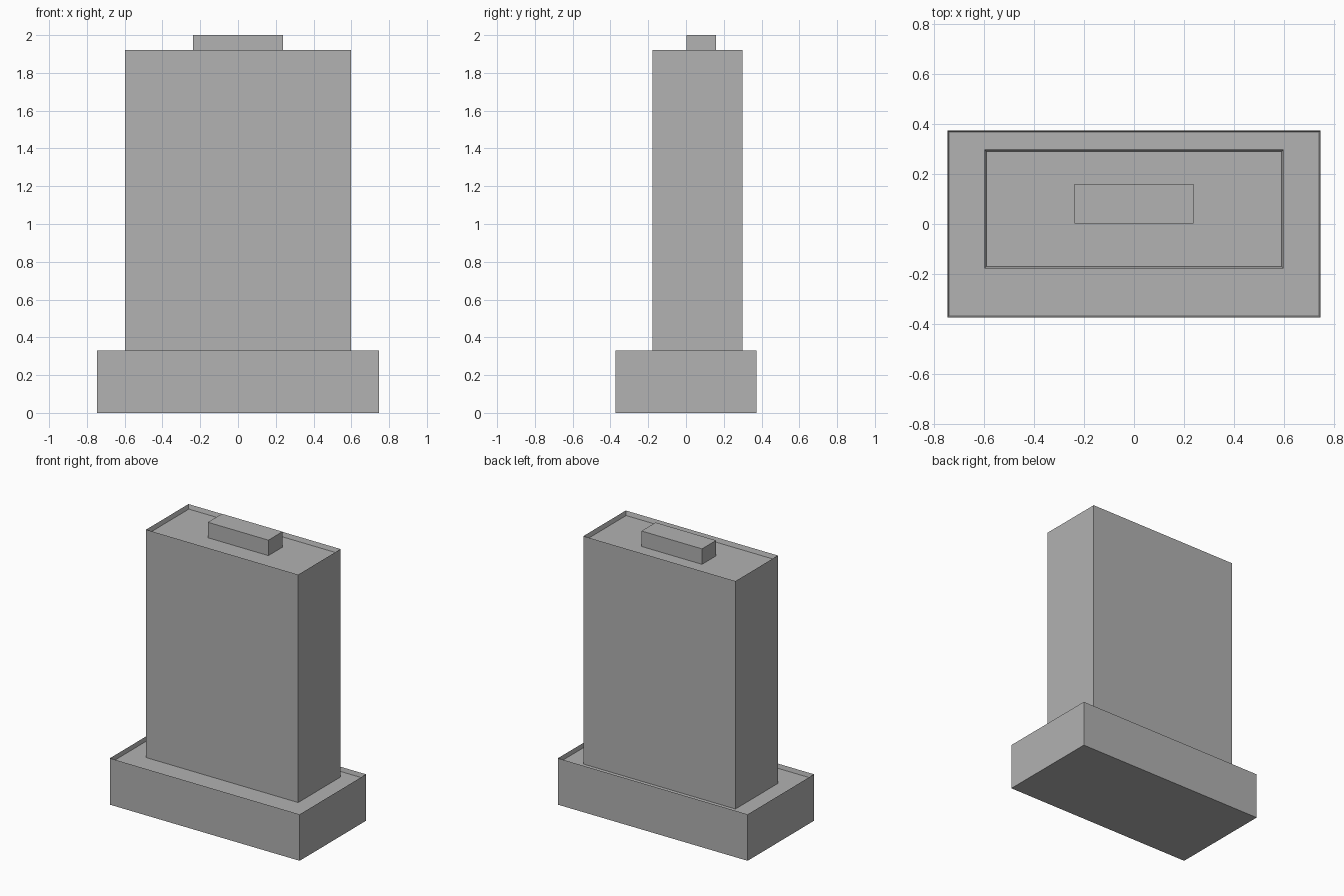
import bpy
import bmesh
from mathutils import Matrix, Vector

cube = bpy.data.objects.get("Cube")
if cube:
    bpy.data.objects.remove(cube, do_unlink=True)

# Single concrete colour
concrete = bpy.data.materials.new("concrete_grey")
concrete.use_nodes = True
grey = (0.445, 0.445, 0.445, 1)
concrete.diffuse_color = grey
concrete.node_tree.nodes["Principled BSDF"].inputs["Base Color"].default_value = grey


def block(name, width, depth, y, bottom, top, rim=0, drop=0):
    """Box; with a rim, its roof is sunk behind a thin parapet."""
    bm = bmesh.new()
    place = Matrix.Translation((0, y, (bottom + top) / 2))
    size = Matrix.Diagonal((width, depth, top - bottom, 1))
    bmesh.ops.create_cube(bm, size=1, matrix=place @ size)
    if rim:
        bm.normal_update()
        roof = max(bm.faces, key=lambda f: f.calc_center_median().z)
        bmesh.ops.inset_region(bm, faces=[roof], thickness=rim, use_even_offset=True)
        bmesh.ops.translate(bm, verts=roof.verts, vec=Vector((0, 0, -drop)))
    mesh = bpy.data.meshes.new(name)
    bm.to_mesh(mesh)
    bm.free()
    mesh.materials.append(concrete)
    obj = bpy.data.objects.new(name, mesh)
    bpy.context.collection.objects.link(obj)
    return obj


# Wide podium, slab tower set towards the back, and rooftop plant room
parapet = 0.03
podium_top, tower_top = 0.33, 1.92
block("podium", 1.492, 0.746, 0, 0, podium_top, rim=0.006, drop=parapet)
block("tower", 1.196, 0.476, 0.06, podium_top - parapet, tower_top, rim=0.009, drop=parapet)
block("plant_room", 0.476, 0.158, 0.081, tower_top - parapet, 2.0)
